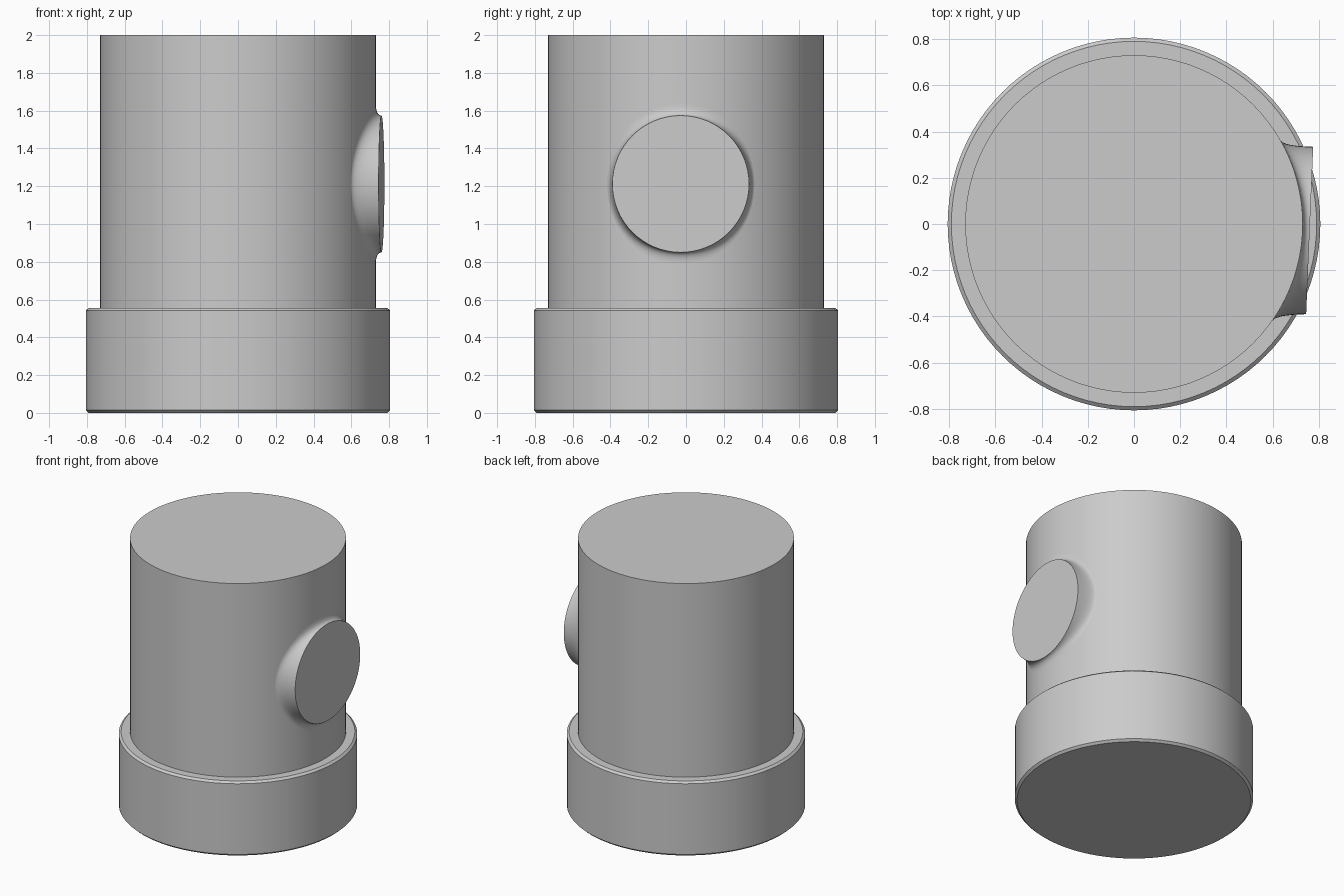
import bpy, bmesh, math
from mathutils import Vector

cube = bpy.data.objects.get("Cube")
if cube:
    bpy.data.objects.remove(cube, do_unlink=True)

grey = bpy.data.materials.new("plain grey")
grey.use_nodes = True
grey.diffuse_color = (0.6, 0.6, 0.6, 1)
grey.node_tree.nodes["Principled BSDF"].inputs["Base Color"].default_value = grey.diffuse_color

SEGMENTS = 96
BODY_RADIUS = 0.73


def loft(name, rings, cap_start, cap_end):
    """Skin a list of closed rings and optionally cap both ends."""
    bm = bmesh.new()
    loops = [[bm.verts.new(p) for p in ring] for ring in rings]
    for a, b in zip(loops, loops[1:]):
        for i in range(len(a)):
            j = (i + 1) % len(a)
            bm.faces.new((a[i], a[j], b[j], b[i]))
    if cap_start:
        bm.faces.new(loops[0][::-1])
    if cap_end:
        bm.faces.new(loops[-1])
    mesh = bpy.data.meshes.new(name)
    bm.to_mesh(mesh)
    bm.free()
    mesh.materials.append(grey)
    obj = bpy.data.objects.new(name, mesh)
    bpy.context.collection.objects.link(obj)
    bpy.ops.object.select_all(action="DESELECT")
    obj.select_set(True)
    bpy.context.view_layer.objects.active = obj
    bpy.ops.object.shade_smooth_by_angle(angle=math.radians(30))
    return obj


def turned(name, profile):
    """Solid of revolution about z from (radius, height) pairs."""
    angles = [math.tau * i / SEGMENTS for i in range(SEGMENTS)]
    rings = [[(r * math.cos(a), r * math.sin(a), z) for a in angles] for r, z in profile]
    return loft(name, rings, True, True)


# Wide base collar with chamfered edges, and the tall body
turned("base_collar", [(0.79, 0), (0.806, 0.015), (0.806, 0.542), (0.79, 0.556)])
turned("body", [(BODY_RADIUS, 0.5), (BODY_RADIUS, 2)])


# Flat round side boss, slightly turned, blended into the curved body
def boss_point(angle, radius):
    return -0.028 + radius * math.cos(angle), 1.212 + radius * math.sin(angle)


def on_body(angle, radius):
    y, z = boss_point(angle, radius)
    return Vector((math.sqrt(BODY_RADIUS ** 2 - y * y), y, z))


def boss_ring(t):
    ring = []
    for i in range(64):
        a = math.tau * i / 64
        y, z = boss_point(a, 0.362)
        rim = Vector((0.761 + 0.042 * y, y, z))
        corner = on_body(a, 0.365)
        foot = on_body(a, 0.39 + 0.035 * math.sin(a) ** 2)
        ring.append(foot * (1 - t) ** 2 + corner * 2 * t * (1 - t) + rim * t * t)
    return ring


loft("side_boss", [boss_ring(k / 8) for k in range(9)], False, True)
